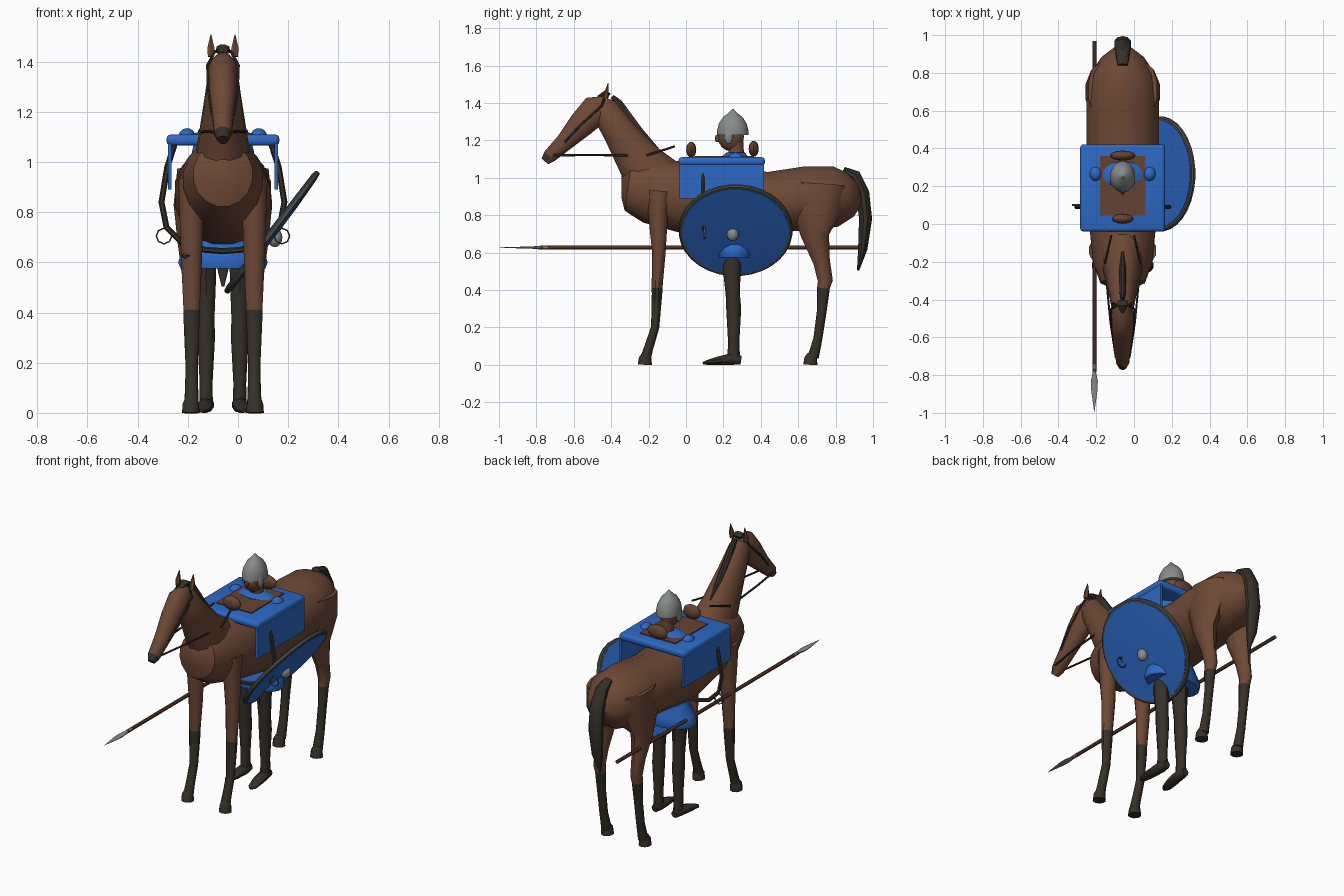
import bpy, bmesh, math
from mathutils import Vector, Matrix

CX = -0.06  # centre line of horse and rider


def mat(name, rgb):
    m = bpy.data.materials.new(name)
    m.diffuse_color = (*rgb, 1)
    return m


BROWN = mat("coat brown", (0.155, 0.066, 0.036))
DARK = mat("dark hair and leather", (0.036, 0.029, 0.021))
BLUE = mat("cloth blue", (0.025, 0.14, 0.56))
GREY = mat("iron grey", (0.25, 0.26, 0.26))
RIM = mat("rim grey", (0.075, 0.078, 0.07))
WOOD = mat("saddle and shaft brown", (0.13, 0.055, 0.032))


def finish(bm, name, m, angle=40):
    bmesh.ops.recalc_face_normals(bm, faces=bm.faces)
    me = bpy.data.meshes.new(name)
    bm.to_mesh(me)
    bm.free()
    me.materials.append(m)
    ob = bpy.data.objects.new(name, me)
    bpy.context.collection.objects.link(ob)
    bpy.ops.object.select_all(action='DESELECT')
    ob.select_set(True)
    bpy.context.view_layer.objects.active = ob
    bpy.ops.object.shade_smooth_by_angle(angle=math.radians(angle))
    return ob


def loft(name, m, secs, n=12, side=(1, 0, 0)):
    """Elliptical rings (x, y, z, radius along side, other radius) joined along a path."""
    bm = bmesh.new()
    pts = [Vector(s[:3]) for s in secs]
    rings = []
    for i, s in enumerate(secs):
        t = (pts[min(i + 1, len(pts) - 1)] - pts[max(i - 1, 0)]).normalized()
        a = Vector(side)
        a = (a - t * a.dot(t)).normalized()
        b = t.cross(a)
        ring = []
        for k in range(n):
            w = 2 * math.pi * (k + 0.5) / n
            ring.append(bm.verts.new(pts[i] + a * s[3] * math.cos(w) + b * s[4] * math.sin(w)))
        rings.append(ring)
    for r, q in zip(rings, rings[1:]):
        for k in range(n):
            bm.faces.new((r[k], r[(k + 1) % n], q[(k + 1) % n], q[k]))
    bm.faces.new(rings[0])
    bm.faces.new(rings[-1])
    return finish(bm, name, m)


def mid(secs, off=0.0):
    """Sections given as (y, z, rx, rother) on a plane beside the centre line."""
    return [(CX + off, *s) for s in secs]


def cord(name, m, pts, r=0.006, n=6):
    return loft(name, m, [(*p, r, r) for p in pts], n)


def ball(name, m, c, s, n=12):
    bm = bmesh.new()
    bmesh.ops.create_uvsphere(bm, u_segments=n, v_segments=8, radius=1,
                              matrix=Matrix.Translation(c) @ Matrix.Diagonal((*s, 1)))
    return finish(bm, name, m)


def box(name, m, lo, hi, bevel=0.0):
    bm = bmesh.new()
    lo, hi = Vector(lo), Vector(hi)
    bmesh.ops.create_cube(bm, size=1, matrix=Matrix.Translation((lo + hi) / 2)
                          @ Matrix.Diagonal((*(hi - lo), 1)))
    if bevel:
        bmesh.ops.bevel(bm, geom=bm.edges[:], offset=bevel, segments=3, profile=0.5, affect='EDGES')
    return finish(bm, name, m)


def paint(ob, m, rule):
    ob.data.materials.append(m)
    for f in ob.data.polygons:
        if rule(f.center):
            f.material_index = 1


# Horse body, neck and head
loft("horse_body", BROWN, mid([
    (-.345, .95, .05, .06), (-.31, .95, .12, .13), (-.2, .93, .16, .175), (0, .895, .18, .195),
    (.2, .86, .195, .195), (.45, .87, .195, .165), (.65, .89, .195, .175), (.8, .9, .17, .165),
    (.88, .91, .115, .12), (.93, .92, .05, .06)]), 16)
loft("horse_neck", BROWN, mid([
    (-.12, .92, .13, .19), (-.25, 1.09, .1, .125), (-.36, 1.25, .075, .09),
    (-.44, 1.37, .058, .075), (-.455, 1.4, .04, .05)]), 12)
head = loft("horse_head", BROWN, mid([
    (-.42, 1.405, .035, .04), (-.48, 1.365, .06, .085), (-.56, 1.285, .057, .073),
    (-.65, 1.19, .045, .05), (-.73, 1.115, .036, .038), (-.755, 1.088, .022, .024)]), 12)
paint(head, DARK, lambda c: c.y < -.735)

# Mane, forelock and tail
loft("mane", DARK, mid([
    (-.395, 1.435, .012, .012), (-.36, 1.4, .018, .022), (-.25, 1.25, .02, .022),
    (-.12, 1.11, .008, .012)]), 8)
loft("forelock", DARK, mid([(-.41, 1.44, .03, .015), (-.43, 1.455, .028, .014), (-.47, 1.43, .01, .01)]), 8)
loft("tail", DARK, mid([
    (.84, 1.04, .028, .02), (.9, 1.01, .038, .035), (.945, .92, .045, .035),
    (.96, .78, .046, .035), (.945, .62, .035, .025), (.92, .505, .006, .006)]), 10)

for sgn, lab in ((-1, "right"), (1, "left")):
    # Horse legs, dark below the knee, with hooves
    fl = loft(f"front_leg_{lab}", BROWN, mid([
        (-.14, .93, .055, .07), (-.15, .83, .052, .055), (-.145, .6, .043, .036),
        (-.155, .41, .034, .029), (-.155, .38, .034, .028), (-.165, .2, .026, .022),
        (-.2, .09, .027, .025), (-.215, .04, .03, .028)], sgn * .125), 10)
    hl = loft(f"hind_leg_{lab}", BROWN, mid([
        (.71, .97, .06, .14), (.70, .83, .075, .135), (.69, .69, .06, .075),
        (.725, .55, .04, .045), (.745, .45, .033, .04), (.735, .41, .032, .034),
        (.725, .28, .026, .026), (.705, .14, .026, .024), (.68, .04, .03, .03)], sgn * .125), 10)
    for leg, z in ((fl, .4), (hl, .42)):
        paint(leg, DARK, lambda c, z=z: c.z < z)
    for y, part in ((-.218, "front"), (.667, "hind")):
        loft(f"{part}_hoof_{lab}", DARK, mid([
            (y - .002, 0, .037, .038), (y, .035, .034, .034), (y + .008, .058, .024, .024)], sgn * .128), 10)

    # Ears
    loft(f"ear_{lab}", BROWN, mid([
        (-.43, 1.42, .014, .014), (-.425, 1.455, .016, .012), (-.415, 1.508, .002, .002)], sgn * .048), 6)

    # Bridle and reins
    P = lambda off, y, z: (CX + sgn * off, y, z)
    cord(f"rein_{lab}", DARK, [P(.036, -.71, 1.12), P(.065, -.52, 1.122), P(.085, -.31, 1.12)])
    cord(f"rein_end_{lab}", DARK, [P(.095, -.21, 1.12), P(.06, -.06, 1.168)])
    cord(f"cheek_strap_{lab}", DARK, [P(.044, -.65, 1.19), P(.058, -.56, 1.285), P(.062, -.45, 1.385),
                                     P(.03, -.43, 1.445)])

    # Hanging cloth flap and the strap from saddle to girth
    x = CX + sgn * .212
    box(f"cloth_flap_{lab}", BLUE, (x - .007, -.035, .89), (x + .007, .418, 1.08))
    loft(f"girth_{lab}", DARK, [(CX + sgn * o, .09, z, .012, .012) for o, z in (
        (.19, 1.08), (.222, .98), (.245, .84), (.225, .74), (.16, .675), (.07, .65), (0, .645))],
        6, (0, 1, 0))

    # Stirrup ring
    c = Vector((CX + sgn * .235, .1, .705))
    ring = [c + Vector((math.cos(a), 0, math.sin(a))) * .031
            for a in (2 * math.pi * i / 8 for i in range(9))]
    loft(f"stirrup_{lab}", RIM, [(*p, .006, .003) for p in ring], 6, (0, 1, 0))

    # Rider shoulder, leg, boot and cheek guard
    ball(f"shoulder_{lab}", BLUE, (CX + sgn * .143, .265, 1.1), (.034, .04, .035))
    loft(f"rider_leg_{lab}", DARK, mid([
        (.25, .66, .045, .052), (.245, .5, .04, .047), (.25, .38, .035, .038),
        (.255, .3, .037, .04), (.255, .12, .027, .03), (.255, .04, .028, .034)], sgn * .067), 10)
    loft(f"boot_{lab}", DARK, [(CX + sgn * o, y, z, rx, rz) for o, y, z, rx, rz in (
        (.067, .295, .025, .02, .022), (.067, .25, .032, .032, .032), (.075, .17, .022, .034, .022),
        (.082, .11, .012, .026, .012), (.083, .09, .009, .01, .006))], 10)
    ball(f"cheek_guard_{lab}", GREY, (CX + sgn * .054, .228, 1.222), (.012, .023, .042))

# Saddle cloth, saddle and its raised ends
box("saddle_cloth", BLUE, (-.285, -.04, 1.065), (.165, .422, 1.11), .018)
box("saddle", WOOD, (-.18, .045, 1.09), (.06, .36, 1.116))
ball("saddle_front", WOOD, (CX, .028, 1.15), (.058, .027, .043))
ball("saddle_back", WOOD, (CX, .362, 1.155), (.068, .027, .043))

# Rider tunic, neck, head and helmet
loft("tunic", BLUE, mid([
    (.26, .575, .172, .105), (.26, .6, .182, .112), (.26, .635, .17, .105), (.26, .75, .11, .08),
    (.26, 1.02, .13, .08), (.265, 1.115, .11, .07), (.265, 1.135, .06, .05)]), 16)
loft("rider_neck", BROWN, mid([(.27, 1.1, .04, .042), (.265, 1.21, .036, .04)]), 10)
ball("rider_head", BROWN, (CX, .24, 1.22), (.052, .07, .078))
ball("nose", BROWN, (CX, .168, 1.21), (.011, .014, .02), 8)
loft("helmet", GREY, mid([
    (.25, 1.228, .067, .084), (.25, 1.25, .067, .084), (.25, 1.29, .06, .074), (.25, 1.325, .043, .052),
    (.25, 1.345, .022, .025), (.25, 1.368, .004, .004)]), 14)

# Round tilted shield with grey rim, blue faces and small boss
C = Vector((.135, .265, .72))
N = Vector((.795, 0, -.607)).normalized()


def disc(name, m, prof):
    loft(name, m, [(*(C + N * d), r, r) for d, r in prof], 32, (0, 1, 0))


disc("shield_rim", RIM, [(-.012, .298), (-.006, .305), (.006, .305), (.012, .298)])
disc("shield_front", BLUE, [(.008, .287), (.014, .286), (.02, .14), (.021, .02)])
disc("shield_back", BLUE, [(-.008, .287), (-.014, .286), (-.015, .02)])
ball("shield_boss", GREY, C + N * .015 + Vector((0, -.015, -.012)), (.03, .032, .038))

# Spear
cord("spear_shaft", WOOD, [(-.21, -.78, .627), (-.21, .97, .627)], .011, 8)
loft("spear_head", GREY, [(-.21, y, .627, rx, rz) for y, rx, rz in (
    (-.74, .012, .012), (-.79, .01, .01), (-.83, .02, .006), (-.88, .018, .005), (-.995, .001, .001))], 8)
